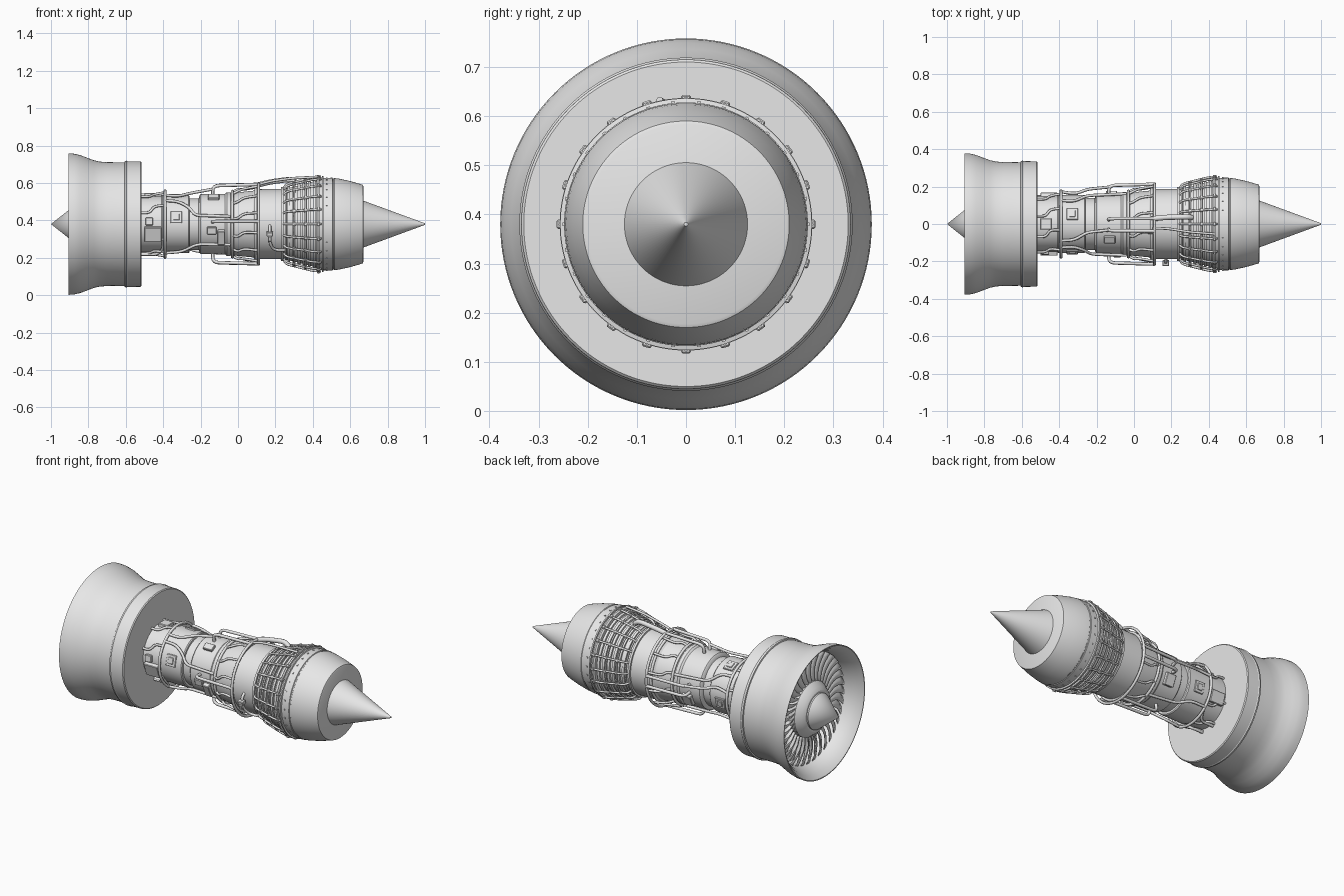
import bpy, bmesh, math
from mathutils import Vector, Matrix

CZ = 0.38
grey = bpy.data.materials.new("engine_grey")
grey.diffuse_color = (0.8, 0.8, 0.8, 1)


def P(x, r, a):
    """Point at station x, radius r, angle a (0 = front side, 90 = top)."""
    t = math.radians(a)
    return Vector((x, -r * math.cos(t), CZ + r * math.sin(t)))


def finish(name, bm, angle=30):
    me = bpy.data.meshes.new(name)
    bmesh.ops.recalc_face_normals(bm, faces=bm.faces)
    bm.to_mesh(me)
    bm.free()
    ob = bpy.data.objects.new(name, me)
    bpy.context.collection.objects.link(ob)
    me.materials.append(grey)
    bpy.ops.object.select_all(action='DESELECT')
    bpy.context.view_layer.objects.active = ob
    ob.select_set(True)
    bpy.ops.object.shade_smooth_by_angle(angle=math.radians(angle))
    return ob


def lathe(name, prof, n=96, closed=False):
    bm = bmesh.new()
    rings = [[bm.verts.new(P(x, r, 360 * i / n)) for i in range(n)] for x, r in prof]
    pairs = list(zip(rings, rings[1:]))
    if closed:
        pairs.append((rings[-1], rings[0]))
    for a, b in pairs:
        for i in range(n):
            j = (i + 1) % n
            bm.faces.new((a[i], a[j], b[j], b[i]))
    bmesh.ops.remove_doubles(bm, verts=bm.verts, dist=1e-5)
    return finish(name, bm)


def rounded(pts, rad):
    """Replace inner corners of a path by small arcs."""
    out = [pts[0]]
    for a, b, c in zip(pts, pts[1:], pts[2:]):
        p = b + (a - b).normalized() * min(rad, (a - b).length * 0.48)
        q = b + (c - b).normalized() * min(rad, (c - b).length * 0.48)
        for k in range(5):
            t = k / 4
            out.append(p * (1 - t) ** 2 + b * 2 * t * (1 - t) + q * t * t)
    return out + [pts[-1]]


def pipes(name, paths, thick, rad=0.03, cyclic=False):
    cu = bpy.data.curves.new(name, 'CURVE')
    cu.dimensions = '3D'
    cu.bevel_depth, cu.bevel_resolution, cu.use_fill_caps = thick, 2, True
    for path in paths:
        pts = [P(*p) for p in path]
        if not cyclic:
            pts = rounded(pts, rad)
        sp = cu.splines.new('POLY')
        sp.points.add(len(pts) - 1)
        for s, p in zip(sp.points, pts):
            s.co = (*p, 1)
        sp.use_cyclic_u = cyclic
    cu.materials.append(grey)
    ob = bpy.data.objects.new(name, cu)
    bpy.context.collection.objects.link(ob)
    bpy.ops.object.select_all(action='DESELECT')
    bpy.context.view_layer.objects.active = ob
    ob.select_set(True)
    bpy.ops.object.convert(target='MESH')


def ring(x, r, a0=0, a1=360, n=64):
    return [(x, r, a0 + (a1 - a0) * i / n) for i in range(n + (a1 - a0 < 360))]


def boxes(name, items, bev=0.003):
    """Each item: x, radius, angle, then size along x, around and outwards."""
    bm = bmesh.new()
    for x, r, a, sx, st, sr in items:
        m = (Matrix.Translation(P(x, r, a)) @ Matrix.Rotation(math.radians(-a), 4, 'X')
             @ Matrix.Diagonal((sx, sr, st, 1)))
        bmesh.ops.create_cube(bm, size=1, matrix=m)
    if bev:
        bmesh.ops.bevel(bm, geom=bm.edges[:], offset=bev, segments=1, affect='EDGES')
    finish(name, bm)


# Fan casing with hollow flared inlet and closed rear face
lathe("fan_casing", [
    (-0.72, 0), (-0.72, 0.315), (-0.80, 0.318), (-0.84, 0.33), (-0.88, 0.35), (-0.905, 0.373),
    (-0.905, 0.378), (-0.875, 0.376), (-0.845, 0.369), (-0.81, 0.356), (-0.77, 0.341),
    (-0.74, 0.334), (-0.70, 0.331), (-0.607, 0.33), (-0.605, 0.337), (-0.595, 0.339),
    (-0.59, 0.336), (-0.52, 0.335), (-0.515, 0.33), (-0.515, 0)], 128)
# Spinner and fan hub
lathe("spinner", [(-1.0, 0), (-0.87, 0.103), (-0.862, 0.103), (-0.862, 0.115),
                  (-0.85, 0.135), (-0.82, 0.158), (-0.72, 0.16), (-0.72, 0)])

# Twisted fan blades
bm = bmesh.new()
NB, NR, NC = 36, 7, 5
for b in range(NB):
    g = []
    for i in range(NR):
        u = i / (NR - 1)
        r = 0.145 + 0.172 * u
        tw = math.radians(25 + 38 * u)
        row = []
        for j in range(NC):
            v = j / (NC - 1) - 0.5
            ch = 0.055 + 0.02 * u
            along, camber = v * ch, 0.012 * (1 - 4 * v * v)
            x = -0.795 + along * math.cos(tw) - camber * math.sin(tw)
            s = along * math.sin(tw) + camber * math.cos(tw) + 0.03 * math.sin(math.pi * u)
            row.append(bm.verts.new(P(x, r, 360 * b / NB + math.degrees(s / r))))
        g.append(row)
    for i in range(NR - 1):
        for j in range(NC - 1):
            bm.faces.new((g[i][j], g[i][j + 1], g[i + 1][j + 1], g[i + 1][j]))
blades = finish("fan_blades", bm)
blades.modifiers.new("thickness", 'SOLIDIFY').thickness = 0.003

# Compressor and combustor core
lathe("core_body", [
    (-0.53, 0), (-0.53, 0.15), (-0.41, 0.15), (-0.405, 0.155), (-0.265, 0.155), (-0.26, 0.15),
    (-0.26, 0.138), (-0.21, 0.138), (-0.205, 0.155), (-0.2, 0.16), (-0.07, 0.162),
    (-0.06, 0.17), (-0.04, 0.17), (-0.035, 0.165), (0.0, 0.17), (0.08, 0.178), (0.09, 0.186),
    (0.23, 0.188), (0.23, 0.198), (0.243, 0.198), (0.243, 0.188), (0.30, 0.2),
    (0.43, 0.235), (0.43, 0)])
# Turbine rings on the widening section
for k in range(6):
    x = 0.265 + k * 0.027
    r = 0.195 + k * 0.0075
    lathe(f"turbine_band_{k + 1}", [(x, r - 0.02), (x, r + 0.006), (x + 0.014, r + 0.008),
                                    (x + 0.014, r - 0.02)], 72, True)
# Exhaust nozzle and tail cone
lathe("exhaust_nozzle", [
    (0.42, 0), (0.42, 0.25), (0.428, 0.257), (0.437, 0.257), (0.437, 0.246), (0.448, 0.246),
    (0.448, 0.256), (0.456, 0.256), (0.458, 0.247), (0.505, 0.248), (0.507, 0.244),
    (0.513, 0.244), (0.515, 0.246), (0.54, 0.243), (0.60, 0.23), (0.655, 0.214),
    (0.667, 0.21), (0.67, 0.203), (0.67, 0)], 128)
lathe("tail_cone", [(0.66, 0), (0.66, 0.129), (1.0, 0.004), (1.0, 0)])

# Ring manifolds around the core
pipes("ring_manifolds", [ring(0.11, 0.215), ring(-0.03, 0.176), ring(0.095, 0.192)], 0.008, cyclic=True)
pipes("thin_rings", [ring(0.30, 0.222), ring(0.36, 0.237), ring(0.255, 0.2)], 0.005, cyclic=True)
pipes("front_ring", [ring(-0.39, 0.178)], 0.008, cyclic=True)
# Longitudinal feed pipes between the rings
pipes("feed_pipes", [[(-0.03, 0.172, a - 6), (0.0, 0.19, a - 6), (0.03, 0.193, a + 2), (0.11, 0.208, a + 2)]
                     for a in range(15, 375, 30)], 0.007)
pipes("cooling_rods", [[(0.245, 0.195, a), (0.26, 0.215, a), (0.40, 0.25, a), (0.445, 0.253, a)]
                       for a in range(0, 360, 18)], 0.006, 0.02)
boxes("rod_clamps", [(x, r, a, 0.016, 0.02, 0.016) for a in range(0, 360, 18)
                     for x, r in ((0.30, 0.222), (0.36, 0.238), (0.43, 0.255))])
boxes("nozzle_bolts", [(0.475, 0.248, a, 0.008, 0.008, 0.006) for a in range(0, 360, 12)], 0)
# Bleed pipes on all four sides
pipes("bleed_pipes", [[(-0.135, 0.15, a), (-0.135, 0.208, a), (0.11, 0.215, a)]
                      for a in (4, 80, 98, 172, 188, 262, 280)], 0.009, 0.035)
# Thick overhead duct
pipes("overhead_duct", [[(0.11, 0.212, 98), (0.17, 0.228, 99), (0.28, 0.243, 99), (0.31, 0.22, 99)]], 0.014)
pipes("overhead_line", [[(0.1, 0.21, 84), (0.18, 0.232, 84), (0.30, 0.25, 80), (0.43, 0.258, 78)]], 0.007)
# Winding lines along the front part of the core
pipes("side_lines", [
    [(-0.39, 0.178, 45), (-0.32, 0.172, 45), (-0.26, 0.168, 32), (-0.23, 0.168, 16), (-0.04, 0.172, 14)],
    [(-0.39, 0.178, 135), (-0.32, 0.172, 135), (-0.25, 0.168, 155), (-0.04, 0.172, 160)],
    [(-0.39, 0.178, 165), (-0.31, 0.172, 160), (-0.25, 0.19, 168), (-0.13, 0.2, 172)],
    [(-0.39, 0.178, 60), (-0.32, 0.172, 60), (-0.25, 0.172, 75), (-0.135, 0.19, 80)],
    [(-0.39, 0.178, 225), (-0.3, 0.17, 225), (-0.22, 0.168, 240), (-0.04, 0.172, 245)],
    [(-0.39, 0.178, 300), (-0.3, 0.17, 300), (-0.22, 0.168, 320), (-0.04, 0.172, 320)]], 0.008)
pipes("fan_frame_lines", [[(-0.52, 0.162, a), (-0.47, 0.162, a), (-0.45, 0.162, a + 14), (-0.39, 0.172, a + 14)]
                          for a in (22, 65, 105, 145, 205, 250, 285)], 0.007)
pipes("drain_lines", [[(-0.52, 0.168, a), (-0.43, 0.168, a), (-0.40, 0.165, a + s * 20), (-0.40, 0.16, a + s * 45)]
                      for a, s in ((285, 1), (255, -1))], 0.008)
# Fuel valve on the front side
pipes("valve_line", [[(0.17, 0.18, -2), (0.17, 0.212, -8), (0.17, 0.215, -28), (0.19, 0.208, -42),
                      (0.25, 0.2, -44)]], 0.008)
boxes("valve_body", [(0.17, 0.215, -14, 0.035, 0.022, 0.03), (0.17, 0.222, -20, 0.02, 0.03, 0.026)])

# Accessory boxes and access panels
boxes("accessory_boxes", [
    (-0.455, 0.152, -20, 0.09, 0.08, 0.03), (-0.475, 0.152, 5, 0.04, 0.04, 0.025),
    (-0.455, 0.152, 200, 0.09, 0.07, 0.03), (-0.47, 0.152, 90, 0.06, 0.06, 0.03),
    (-0.09, 0.165, -25, 0.04, 0.08, 0.03), (-0.14, 0.165, -12, 0.05, 0.04, 0.02),
    (-0.13, 0.165, 60, 0.06, 0.04, 0.02), (-0.12, 0.165, 205, 0.06, 0.07, 0.03)])
boxes("access_panels", [it for a in (14, 110, 194) for it in (
    (-0.33, 0.153, a, 0.06, 0.065, 0.014), (-0.33, 0.161, a, 0.032, 0.036, 0.008))], 0.002)
